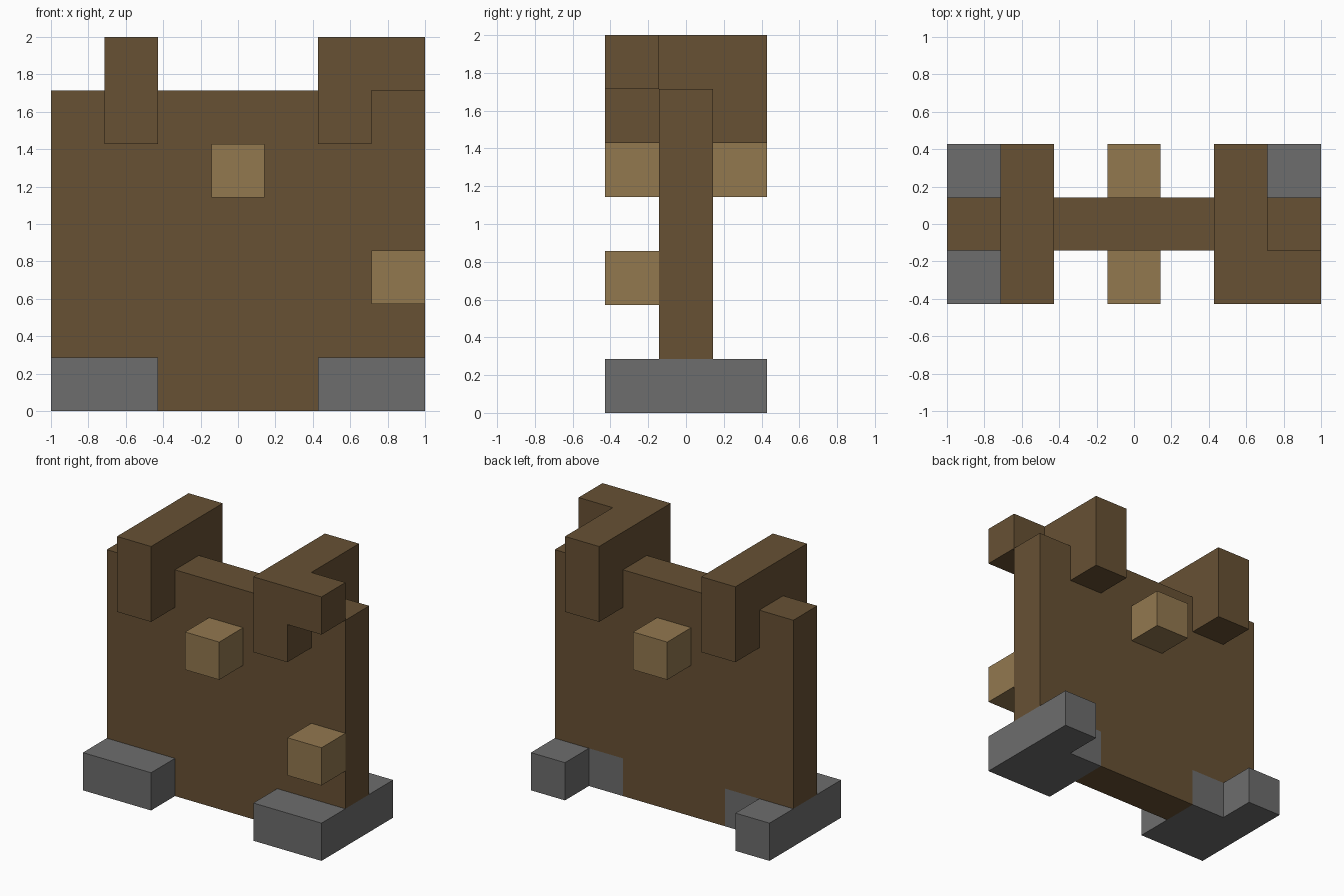
import bpy
import bmesh
from mathutils import Vector

cube = bpy.data.objects.get("Cube")
if cube:
    bpy.data.objects.remove(cube, do_unlink=True)

UNIT = 2 / 7                        # edge of one block
ORIGIN = Vector((-1, -1.5 * UNIT, 0))


def material(name, rgb):
    mat = bpy.data.materials.new(name)
    mat.use_nodes = True
    mat.diffuse_color = (*rgb, 1)
    mat.node_tree.nodes["Principled BSDF"].inputs["Base Color"].default_value = (*rgb, 1)
    return mat


brown = material("dark_wood", (0.136, 0.082, 0.034))
tan = material("light_wood", (0.29, 0.188, 0.078))
grey = material("stone", (0.153, 0.153, 0.153))


def block(lo, hi):
    """All cells from lo up to, but not including, hi."""
    return {(x, y, z) for x in range(lo[0], hi[0])
            for y in range(lo[1], hi[1]) for z in range(lo[2], hi[2])}


# Stone feet wrap round the wall ends, one block shorter at the back
right_foot = block((0, 0, 0), (2, 2, 1)) | {(0, 2, 0)}
left_foot = block((5, 0, 0), (7, 2, 1)) | {(6, 2, 0)}

# Crossbars sit astride the top of the wall; the left one has a hooked end
right_bar = block((1, 0, 5), (2, 3, 7))
left_bar = block((5, 0, 5), (6, 3, 7)) | {(6, 0, 6)}

# Upright wall, filling what the other parts leave free
wall = block((0, 1, 0), (7, 2, 6)) - right_foot - left_foot - right_bar - left_bar

parts = {
    "wall": (wall, brown),
    "right_crossbar": (right_bar, brown),
    "left_crossbar": (left_bar, brown),
    "right_foot": (right_foot, grey),
    "left_foot": (left_foot, grey),
    "front_peg": ({(3, 0, 4)}, tan),
    "back_peg": ({(3, 2, 4)}, tan),
    "side_peg": ({(6, 0, 2)}, tan),
}
filled = set().union(*(cells for cells, _ in parts.values()))


def build(name, cells, mat):
    """Skin the outer sides of the cells and merge them into flat faces."""
    bm = bmesh.new()
    for cell in sorted(cells):
        for axis in range(3):
            for side in (-1, 1):
                step = Vector((0, 0, 0))
                step[axis] = side
                if tuple(int(c) for c in Vector(cell) + step) in filled:
                    continue
                u, v = Vector((0, 0, 0)), Vector((0, 0, 0))
                u[(axis + 1) % 3] = 0.5
                v[(axis + 2) % 3] = 0.5 * side
                mid = Vector(cell) + Vector((0.5, 0.5, 0.5)) + step * 0.5
                corners = (mid - u - v, mid + u - v, mid + u + v, mid - u + v)
                bm.faces.new([bm.verts.new(ORIGIN + c * UNIT) for c in corners])
    bmesh.ops.remove_doubles(bm, verts=bm.verts, dist=0.001)
    bmesh.ops.dissolve_limit(bm, angle_limit=0.01, verts=bm.verts, edges=bm.edges)
    mesh = bpy.data.meshes.new(name)
    bm.to_mesh(mesh)
    bm.free()
    mesh.materials.append(mat)
    bpy.context.collection.objects.link(bpy.data.objects.new(name, mesh))


for part, (cells, mat) in parts.items():
    build(part, cells, mat)
